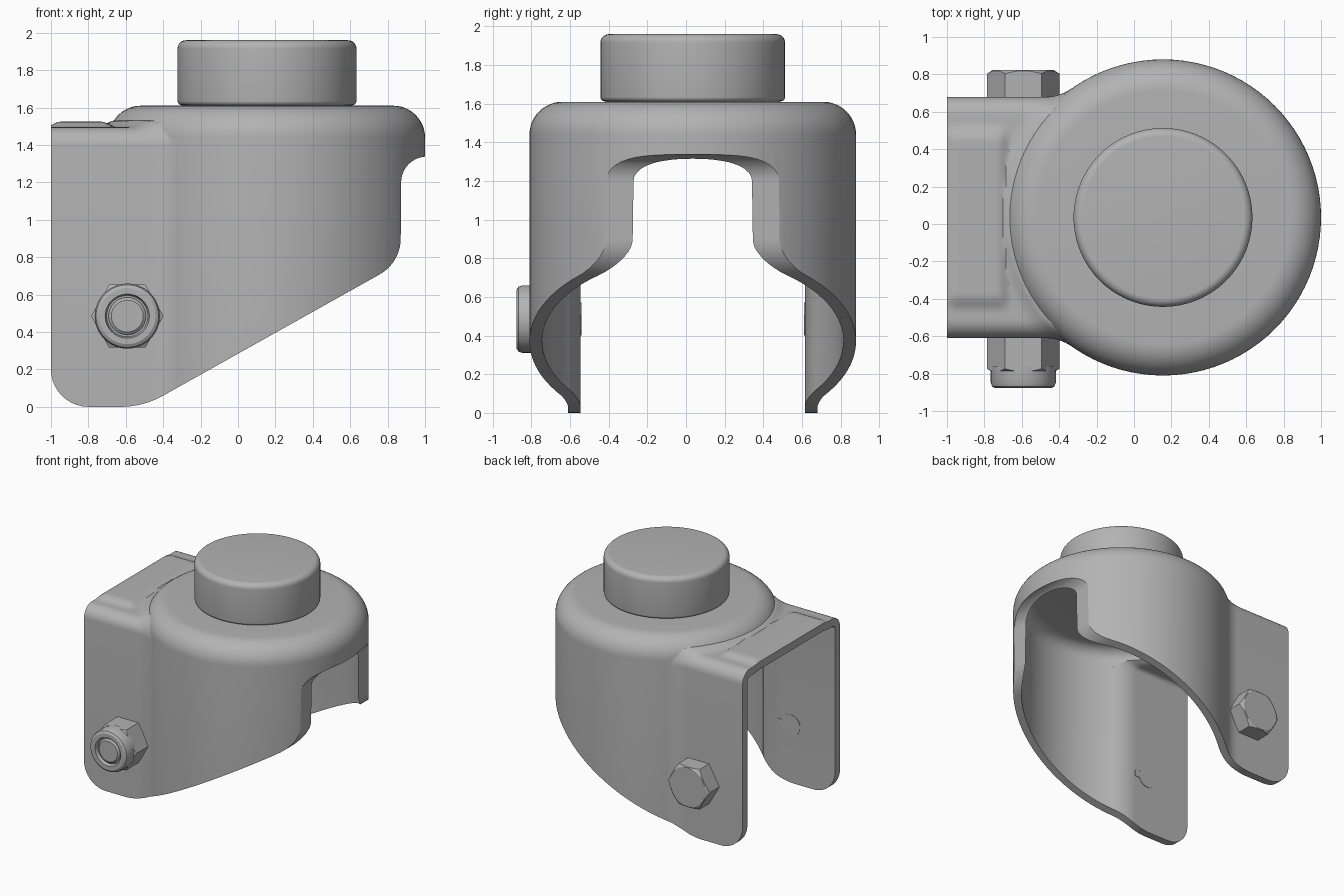
import bpy, bmesh, math
from mathutils import Matrix, Vector

if "Cube" in bpy.data.objects:
    bpy.data.objects.remove(bpy.data.objects["Cube"])

CX, CY = 0.155, 0.035      # axis of the dome and cap
WALL = 0.065
BX, BZ = -0.592, 0.485     # bolt axis

grey = bpy.data.materials.new("Grey metal")
grey.diffuse_color = (0.45, 0.45, 0.45, 1)
grey.use_nodes = True
grey.node_tree.nodes["Principled BSDF"].inputs["Base Color"].default_value = grey.diffuse_color


def finish(name, bm, matrix=None):
    if matrix:
        bm.transform(matrix)
    bmesh.ops.recalc_face_normals(bm, faces=bm.faces)
    me = bpy.data.meshes.new(name)
    bm.to_mesh(me)
    bm.free()
    ob = bpy.data.objects.new(name, me)
    me.materials.append(grey)
    bpy.context.collection.objects.link(ob)
    return ob


def rings(name, loops, matrix=None):
    """Skin a list of closed loops and cap both ends."""
    bm = bmesh.new()
    vs = [[bm.verts.new(p) for p in loop] for loop in loops]
    n = len(vs[0])
    for a, b in zip(vs, vs[1:]):
        for i in range(n):
            bm.faces.new((a[i], a[(i + 1) % n], b[(i + 1) % n], b[i]))
    bm.faces.new(vs[0])
    bm.faces.new(vs[-1])
    return finish(name, bm, matrix)


def lathe(name, profile, matrix=None, n=96):
    ang = [2 * math.pi * i / n for i in range(n)]
    return rings(name, [[(r * math.cos(a), r * math.sin(a), z) for a in ang]
                        for r, z in profile], matrix)


def arc(cx, cz, r, a0, a1, n=10):
    return [(cx + r * math.cos(math.radians(a0 + (a1 - a0) * i / n)),
             cz + r * math.sin(math.radians(a0 + (a1 - a0) * i / n))) for i in range(n + 1)]


def step(v, a, b):
    t = min(1, max(0, (v - a) / (b - a)))
    return t * t * (3 - 2 * t)


def boolean(ob, cutter, op):
    m = ob.modifiers.new(op, 'BOOLEAN')
    m.operation, m.solver, m.object = op, 'EXACT', cutter
    bpy.context.view_layer.objects.active = ob
    bpy.ops.object.modifier_apply(modifier=m.name)
    bpy.data.objects.remove(cutter)


def housing(name, t, x_start):
    """Solid dome joined to a flared box; t shrinks it for the inside."""
    dome = lathe(name, [(0.845 - t, -0.1)] + arc(0.675, 1.44, 0.17 - t, 0, 90, 12)
                 + [(0.3, 1.61 - t)], Matrix.Translation((CX, CY, 0)))
    w0, rho, R, rnd, top = 0.645 - t, 0.25 + t, 0.845 - t, 0.10 - t, 1.495 - t
    dx = math.sqrt((R + rho) ** 2 - (w0 + rho) ** 2)
    xc, xe = CX - dx, CX - dx * R / (R + rho)
    stations = [(x_start + (xc - x_start) * i / 36, w0) for i in range(36)]
    for i in range(11):
        x = xc + (xe - xc) * i / 10
        stations.append((x, w0 + rho - math.sqrt(rho ** 2 - (x - xc) ** 2)))
    stations += [(xe + 0.05, stations[-1][1] - 0.005), (0.1, 0.5)]
    loops = []
    for x, w in stations:
        right = arc(w - rnd, top - rnd, rnd, 0, 90, 8)
        flat = [((w - rnd) * (1 - i / 20), top) for i in range(1, 40)]
        sec = [(w, -0.1)] + right + flat
        sec += [(-y, z) for y, z in reversed(right)] + [(-w, -0.1)]
        loop = []
        for y, z in sec:
            k = max(0, (z - top + rnd) / rnd) if z > 0 else 0
            near = min(1, max(0, (0.93 - t - math.hypot(x - CX, y)) / 0.1))
            pad = step(x, -1.03, -0.95) * step(-x, 0.65, 0.73) * step(-abs(y), -0.50, -0.42)
            loop.append((x, y + CY, z + k * max(0.035 * near ** 2, 0.03 * pad)))
        loops.append(loop)
    boolean(dome, rings(name + "_box", loops), 'UNION')
    return dome


# Sheet metal fork: outer solid, trimmed by the side profile, then hollowed
body = housing("fork_housing", 0, -1.1)
side = (arc(-0.8, 0.2, 0.2, 180, 270) + arc(-0.627, 0.46, 0.46, 270, 299.2)
        + arc(0.65, 0.90, 0.22, -60.8, 0) + arc(1.01, 1.2, 0.138, 180, 90)
        + [(1.2, 1.338), (1.2, 2.0), (-1.0, 2.0)])
trim = rings("trim", [[(x, y, z) for x, z in side] for y in (-1.2, 1.2)])
boolean(body, trim, 'INTERSECT')
boolean(body, housing("hollow", WALL, -1.3), 'DIFFERENCE')

# Round cap on top, and the pin end under the ceiling
axis = Matrix.Translation((CX, CY, 0))
cap = lathe("top_cap", [(0.44, 1.60), (0.455, 1.612)] + arc(0.455, 1.635, 0.023, -90, 0, 5)
            + arc(0.433, 1.915, 0.045, 0, 90, 8), axis)
pin = lathe("pin_end", [(0.26, 1.38), (0.29, 1.39), (0.30, 1.42), (0.30, 1.57)], axis)


def hexagon(name, height, flat, matrix, turn=0):
    """Hex prism with its outer corners chamfered by a cone."""
    n = 96
    base, edge, face, tip = [], [], [], []
    for i in range(n):
        a = 2 * math.pi * i / n
        r = flat / math.cos((a % (math.pi / 3)) - math.pi / 6)
        c, s = math.cos(a + turn), math.sin(a + turn)
        base.append((r * c, r * s, 0))
        edge.append((r * c, r * s, height - 0.004 - (r - flat) * 0.6))
        face.append((flat * 0.97 * c, flat * 0.97 * s, height))
    return rings(name, [base, edge, face], matrix)


# Bolt head at the back, lock nut at the front
to_back = Matrix.Translation((BX, CY + 0.643, BZ)) @ Matrix.Rotation(-math.pi / 2, 4, 'X')
to_front = Matrix.Translation((BX, CY - 0.643, BZ)) @ Matrix.Rotation(math.pi / 2, 4, 'X')
head = hexagon("bolt_head", 0.145, 0.168, to_back, 0.0)
nut = hexagon("lock_nut", 0.185, 0.168, to_front, 0.0)
collar = lathe("nut_collar", [(0.174, 0.15), (0.174, 0.24), (0.167, 0.26), (0.15, 0.27),
                              (0.118, 0.27), (0.11, 0.24), (0.10, 0.24), (0.10, 0.25),
                              (0.085, 0.262)], to_front, 64)

# Flush bolt seats with a small key on the inner walls
parts = [body, cap, pin, head, nut, collar]
for label, s in (("front", -1), ("back", 1)):
    y = CY + s * (0.645 - WALL)
    m = Matrix.Translation((BX, y, BZ)) @ Matrix.Rotation(math.pi / 2, 4, 'X')
    parts.append(lathe(label + "_bolt_seat", [(0.085, -0.004), (0.085, 0.004)], m, 48))
    bm = bmesh.new()
    bmesh.ops.create_cube(bm, size=1, matrix=Matrix.Translation((BX + 0.1, y, BZ))
                          @ Matrix.Diagonal((0.05, 0.008, 0.05, 1)))
    parts.append(finish(label + "_bolt_key", bm))

# Smooth shading with sharp edges kept
bpy.ops.object.select_all(action='DESELECT')
for ob in parts:
    ob.select_set(True)
bpy.context.view_layer.objects.active = body
bpy.ops.object.shade_smooth_by_angle(angle=math.radians(30))
